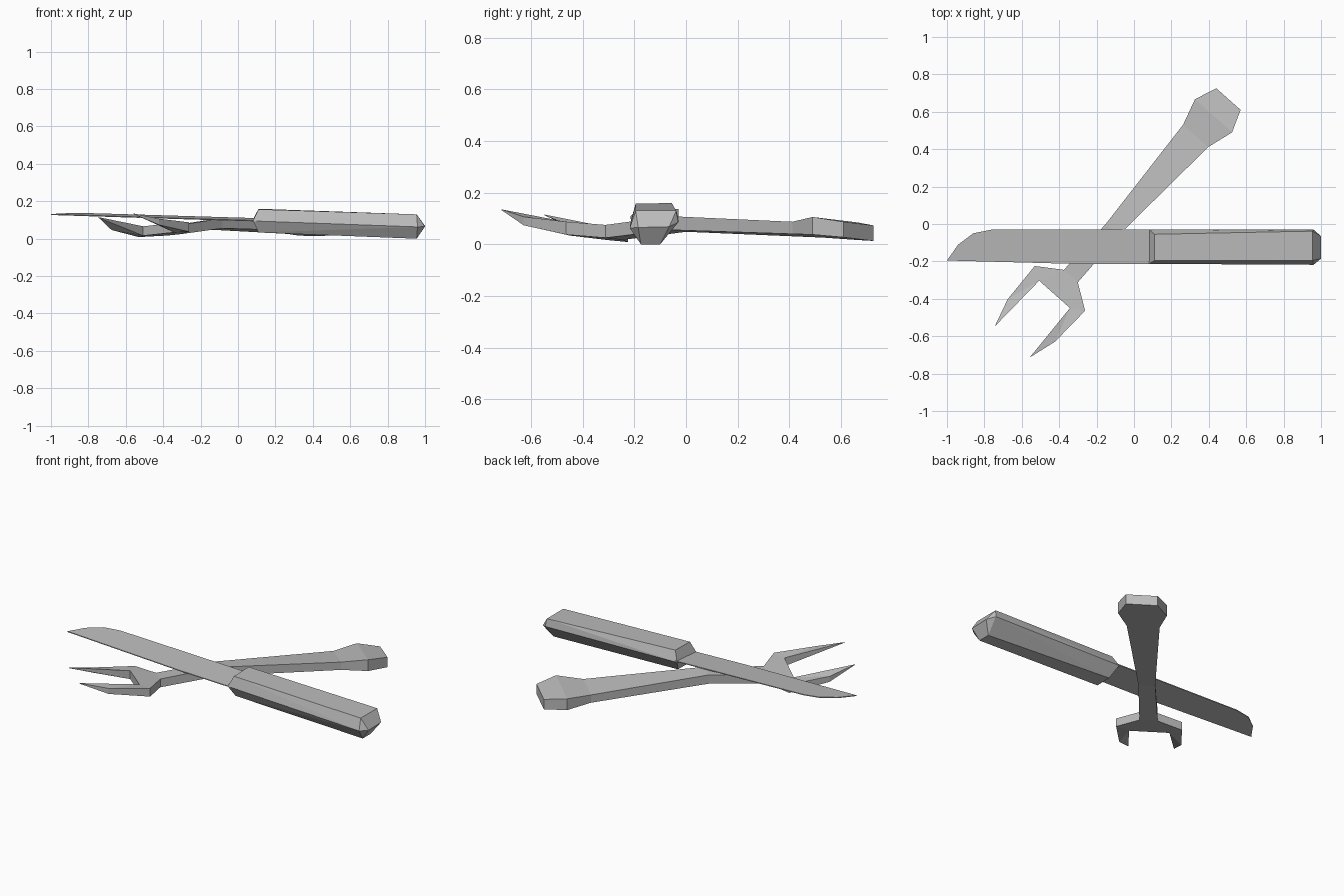
import bpy
import bmesh
from mathutils import Vector

cube = bpy.data.objects.get("Cube")
if cube:
    bpy.data.objects.remove(cube, do_unlink=True)

steel = bpy.data.materials.new("steel grey")
steel.use_nodes = True
steel.diffuse_color = (0.5, 0.5, 0.5, 1)
steel.node_tree.nodes["Principled BSDF"].inputs["Base Color"].default_value = (0.5, 0.5, 0.5, 1)


def finish(name, bm):
    bmesh.ops.recalc_face_normals(bm, faces=bm.faces)
    mesh = bpy.data.meshes.new(name)
    bm.to_mesh(mesh)
    bm.free()
    mesh.materials.append(steel)
    obj = bpy.data.objects.new(name, mesh)
    bpy.context.collection.objects.link(obj)
    return obj


def slab(name, tops, bottoms, faces):
    """Close a top sheet and a bottom sheet with walls along the open edges."""
    bm = bmesh.new()
    up = [bm.verts.new(p) for p in tops]
    low = [bm.verts.new(p) for p in bottoms]
    edges = {}
    for f in faces:
        bm.faces.new([up[i] for i in f])
        bm.faces.new([low[i] for i in reversed(f)])
        for a, b in zip(f, f[1:] + f[:1]):
            edges.setdefault(frozenset((a, b)), []).append((a, b))
    for uses in edges.values():
        if len(uses) == 1:
            a, b = uses[0]
            bm.faces.new((up[b], up[a], low[a], low[b]))
    return finish(name, bm)


# Fork: mirrored stations of (distance from handle end, half width, top z, bottom z)
stations = [
    (0.0, 0.087, 0.08, 0.02),
    (0.12, 0.133, 0.095, 0.027),
    (0.263, 0.09, 0.08, 0.033),
    (0.934, 0.046, 0.105, 0.052),
    (1.267, 0.05, 0.071, 0.021),
    (1.355, 0.18, 0.073, 0.023),   # shoulder
    (1.398, 0.11, 0.075, 0.025),   # crotch between tines
    (1.585, 0.17, 0.093, 0.06),    # tine bend
    (1.739, 0.125, 0.125, 0.122),  # tine tip
]
end = Vector((0.505, 0.668, 0))
along = Vector((-0.665, -0.747, 0))
across = Vector((0.747, -0.665, 0))
roll = 0.08
tops, bottoms = [], []
for s, half, zt, zb in stations:
    for side in (1, -1):
        v = side * half
        base = end + along * s + across * v
        tops.append(base + Vector((0, 0, zt + roll * v)))
        bottoms.append(base + Vector((0, 0, zb + roll * v)))
neck, shoulder, crotch, bend, tip = 4, 5, 6, 7, 8
faces = [[2 * i, 2 * i + 1, 2 * i + 3, 2 * i + 2] for i in range(neck)]
faces.append([2 * neck, 2 * neck + 1, 2 * crotch + 1, 2 * crotch])
for tri in ((neck, crotch, shoulder), (shoulder, crotch, bend), (bend, crotch, tip)):
    faces.append([2 * i for i in tri])
    faces.append([2 * i + 1 for i in reversed(tri)])
slab("fork", tops, bottoms, faces)

# Knife blade: thin sheet, tilted down towards the cutting edge
outline = [(-1, -0.195), (-0.25, -0.215), (0.1, -0.213), (0.1, -0.03),
           (-0.76, -0.03), (-0.86, -0.05), (-0.94, -0.11)]


def blade_z(x, y):
    return 0.113 - 0.03 * x + 0.07 * (y + 0.03)


slab("knife_blade",
     [(x, y, blade_z(x, y)) for x, y in outline],
     [(x, y, blade_z(x, y) - 0.005) for x, y in outline],
     [list(range(len(outline)))])

# Knife handle: faceted bar with wedge shaped ends
corners = [
    # blade end
    (0.11, -0.195, 0.157), (0.11, -0.055, 0.16),
    (0.08, -0.213, 0.095), (0.08, -0.03, 0.103),
    (0.11, -0.18, 0.033), (0.11, -0.08, 0.035),
    # butt end
    (0.955, -0.195, 0.13), (0.955, -0.038, 0.13),
    (0.96, -0.218, 0.063), (0.96, -0.03, 0.085),
    (0.955, -0.175, 0.0), (0.955, -0.1, 0.0),
    (1, -0.185, 0.065), (1, -0.065, 0.068),
]
bm = bmesh.new()
for c in corners:
    bm.verts.new(c)
bmesh.ops.convex_hull(bm, input=bm.verts)
bmesh.ops.dissolve_limit(bm, angle_limit=0.03, verts=bm.verts, edges=bm.edges)
finish("knife_handle", bm)
